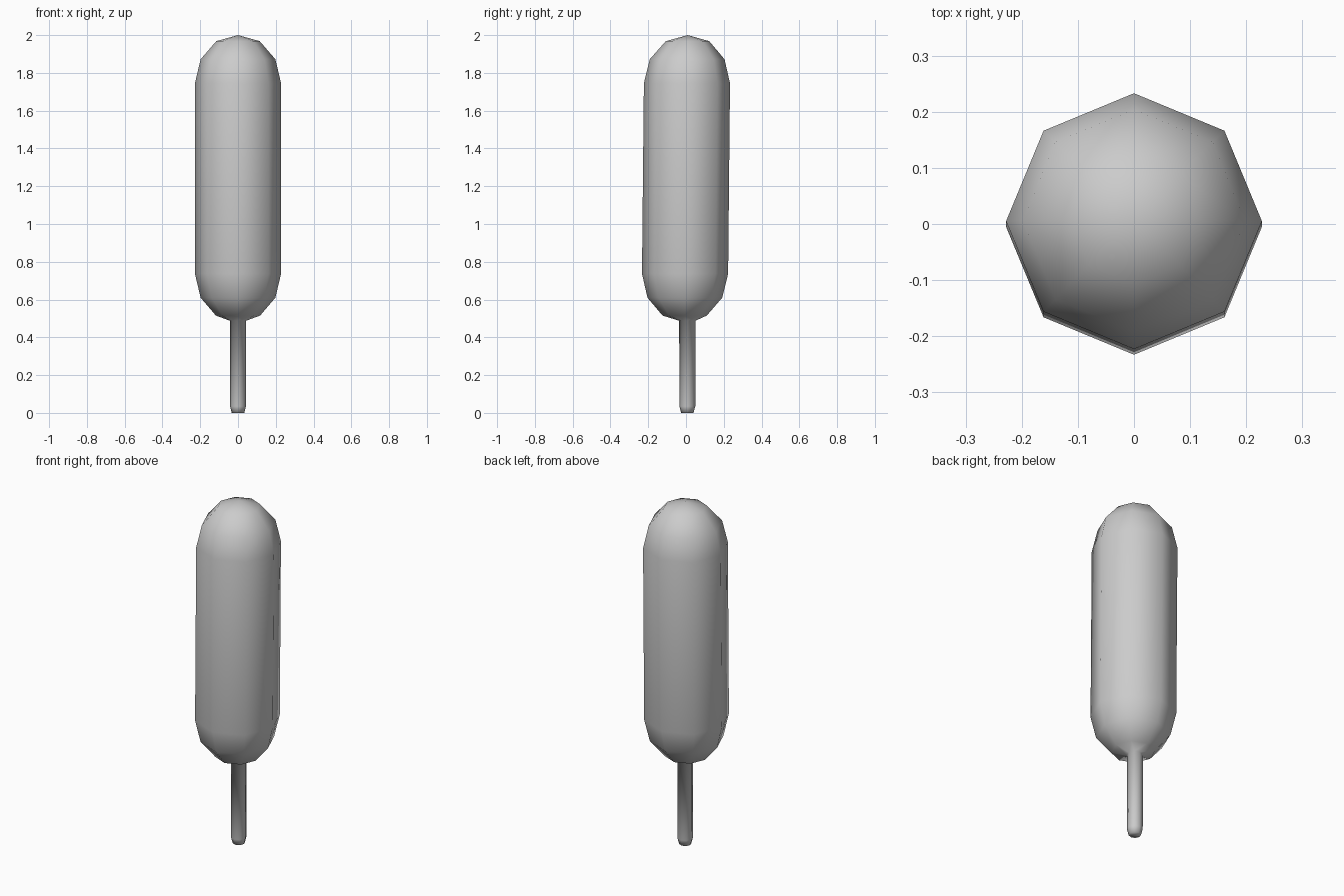
import bpy, bmesh
from math import cos, sin, tau

if "Cube" in bpy.data.objects:
    bpy.data.objects.remove(bpy.data.objects["Cube"])

SIDES = 8

# Profile from stick tip to rounded top: (radius, height, y centre of the ring)
PROFILE = [
    (0.033, 0.0, 0.007), (0.042, 0.035, 0.007), (0.043, 0.488, 0.007),
    (0.117, 0.515, -0.007), (0.198, 0.61, -0.006), (0.228, 0.737, -0.005),
    (0.228, 1.745, 0.005), (0.198, 1.872, 0.006), (0.115, 1.968, 0.008),
]
TOP = (0, 0.009, 2.0)


def lathe(name, profile, top):
    """Skin eight-sided rings into one closed, smooth-shaded form."""
    bm = bmesh.new()
    rings = [[bm.verts.new((r * cos(tau * i / SIDES), y + r * sin(tau * i / SIDES), z))
              for i in range(SIDES)] for r, z, y in profile]
    apex = bm.verts.new(top)
    bm.faces.new(rings[0][::-1])
    for i in range(SIDES):
        j = (i + 1) % SIDES
        for a, b in zip(rings, rings[1:]):
            bm.faces.new((a[i], a[j], b[j], b[i]))
        bm.faces.new((rings[-1][i], rings[-1][j], apex))
    for f in bm.faces:
        f.smooth = True
    mesh = bpy.data.meshes.new(name)
    bm.to_mesh(mesh)
    bm.free()
    obj = bpy.data.objects.new(name, mesh)
    bpy.context.collection.objects.link(obj)
    return obj


# Battered sausage flowing into its stick, one continuous skin
lathe("battered_sausage_on_stick", PROFILE, TOP)
